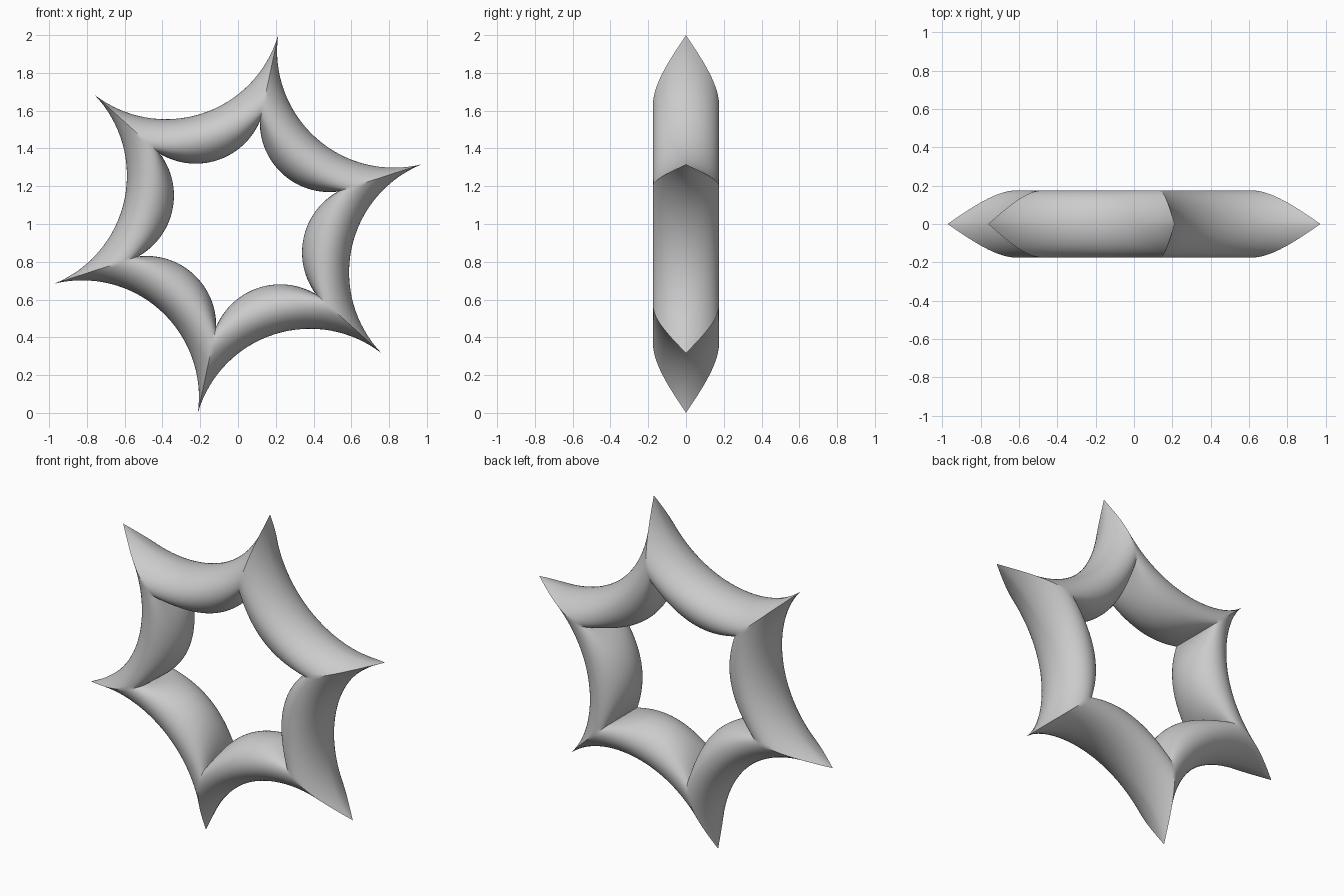
import bpy, bmesh, math
from math import sin, cos, pi

if "Cube" in bpy.data.objects:
    bpy.data.objects.remove(bpy.data.objects["Cube"])

SIDES, RING, STEPS = 6, 64, 32
CENTRE_Z, START = 1.0, math.radians(48)


def arc_point(v, u):
    """Point on a bowed segment: v goes round the tube, u runs -1..1 from tip to tip."""
    c = cos(v)
    mid = 0.485 + 0.13 * c                      # radius halfway along the segment
    if c > 0:                                   # radius at the mitre: sharp outer spike
        tip = 0.645 + 0.377 * (1 - math.sqrt(max(0.0, 1 - c)))
    else:                                       # shallow inner groove
        tip = 0.645 + 0.19 * c + 0.10 * c * c
    half = tip * 0.5
    sag = tip * cos(pi / 6) - mid
    rho = (half * half + sag * sag) / (2 * sag)
    a = u * math.asin(min(1.0, half / rho))
    return mid + rho * (1 - cos(a)), rho * sin(a), 0.175 * sin(v)


# Star ring: six inward-bowed tubes mitred together at the spikes
bm = bmesh.new()
rings = []
for k in range(SIDES):
    ang = START + k * pi / 3
    for j in range(STEPS):
        u = -1 + 2 * j / STEPS
        ring = []
        for i in range(RING):
            p, q, y = arc_point(2 * pi * i / RING, u)
            ring.append(bm.verts.new((p * cos(ang) - q * sin(ang), y,
                                      CENTRE_Z + p * sin(ang) + q * cos(ang))))
        rings.append(ring)
for n, a in enumerate(rings):
    b = rings[(n + 1) % len(rings)]
    for i in range(RING):
        m = (i + 1) % RING
        bm.faces.new((a[i], a[m], b[m], b[i]))
bmesh.ops.recalc_face_normals(bm, faces=bm.faces)

mesh = bpy.data.meshes.new("star_ring")
bm.to_mesh(mesh)
bm.free()
star = bpy.data.objects.new("star_ring", mesh)
bpy.context.collection.objects.link(star)
bpy.context.view_layer.objects.active = star
star.select_set(True)
bpy.ops.object.shade_smooth_by_angle(angle=math.radians(40))
